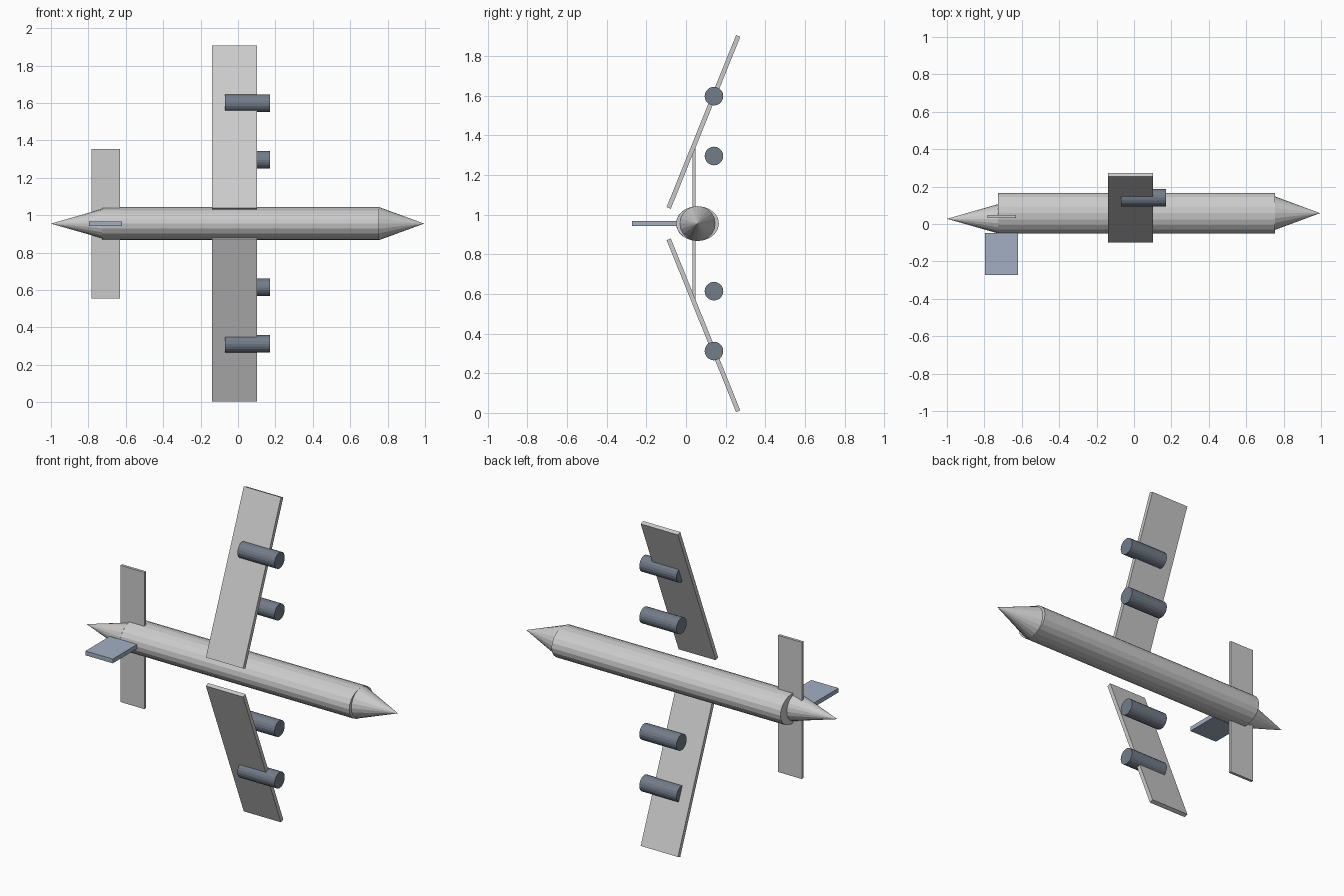
import bpy
from math import radians, pi
from mathutils import Vector

if "Cube" in bpy.data.objects:
    bpy.data.objects.remove(bpy.data.objects["Cube"])

CZ = 0.955  # height of the fuselage axis, also the mirror plane of the wings


def paint(obj, color):
    mat = bpy.data.materials.get(color[0]) or bpy.data.materials.new(color[0])
    mat.diffuse_color = color[1]
    mat.use_nodes = True
    mat.node_tree.nodes["Principled BSDF"].inputs["Base Color"].default_value = mat.diffuse_color
    obj.data.materials.append(mat)


def tube(name, x0, x1, y, z, ry, rz, sides=20, tip=False):
    """Flat-shaded cylinder (or cone pointing at x1) along the x axis."""
    bpy.ops.mesh.primitive_cone_add(
        vertices=sides, radius1=1, radius2=0 if tip else 1, depth=1,
        location=((x0 + x1) / 2, y, z),
        rotation=(0, pi / 2 if x1 > x0 else -pi / 2, 0))
    obj = bpy.context.object
    obj.name = name
    obj.scale = (rz, ry, abs(x1 - x0))
    return obj


def slab(name, center, size, tilt=0.0):
    bpy.ops.mesh.primitive_cube_add(size=1, location=center, rotation=(tilt, 0, 0))
    obj = bpy.context.object
    obj.name = name
    obj.scale = size
    return obj


GREY_BLUE = ("engine_grey", (0.17, 0.20, 0.25, 1))
PALE_BLUE = ("fin_blue", (0.36, 0.43, 0.54, 1))

# Fuselage with nose and tail cones
tube("fuselage", -0.727, 0.755, 0.058, CZ, 0.108, 0.088)
tube("nose_cone", 0.755, 0.995, 0.058, CZ, 0.089, 0.088, tip=True)
tube("tail_cone", -0.727, -1.0, 0.028, CZ, 0.078, 0.078, tip=True)

# Wings and engines, mirrored about the fuselage axis
root, end = Vector((-0.019, -0.087, 0.079)), Vector((-0.019, 0.263, 0.947))
mid, span = (root + end) / 2, (end - root).length
for side, label in ((1, "upper"), (-1, "lower")):
    slab(f"wing_{label}", (mid.x, mid.y, CZ + side * mid.z),
         (0.241, 0.023, span), -side * radians(22))
    for offset, place in ((0.341, "inner"), (0.643, "outer")):
        engine = tube(f"engine_{label}_{place}", -0.07, 0.171, 0.141,
                      CZ + side * offset, 0.047, 0.047)
        paint(engine, GREY_BLUE)

# Tailplane and fin
slab("tailplane", (-0.707, 0.041, CZ), (0.154, 0.016, 0.80))
fin = slab("tail_fin", (-0.708, -0.161, CZ), (0.177, 0.225, 0.025))
paint(fin, PALE_BLUE)
